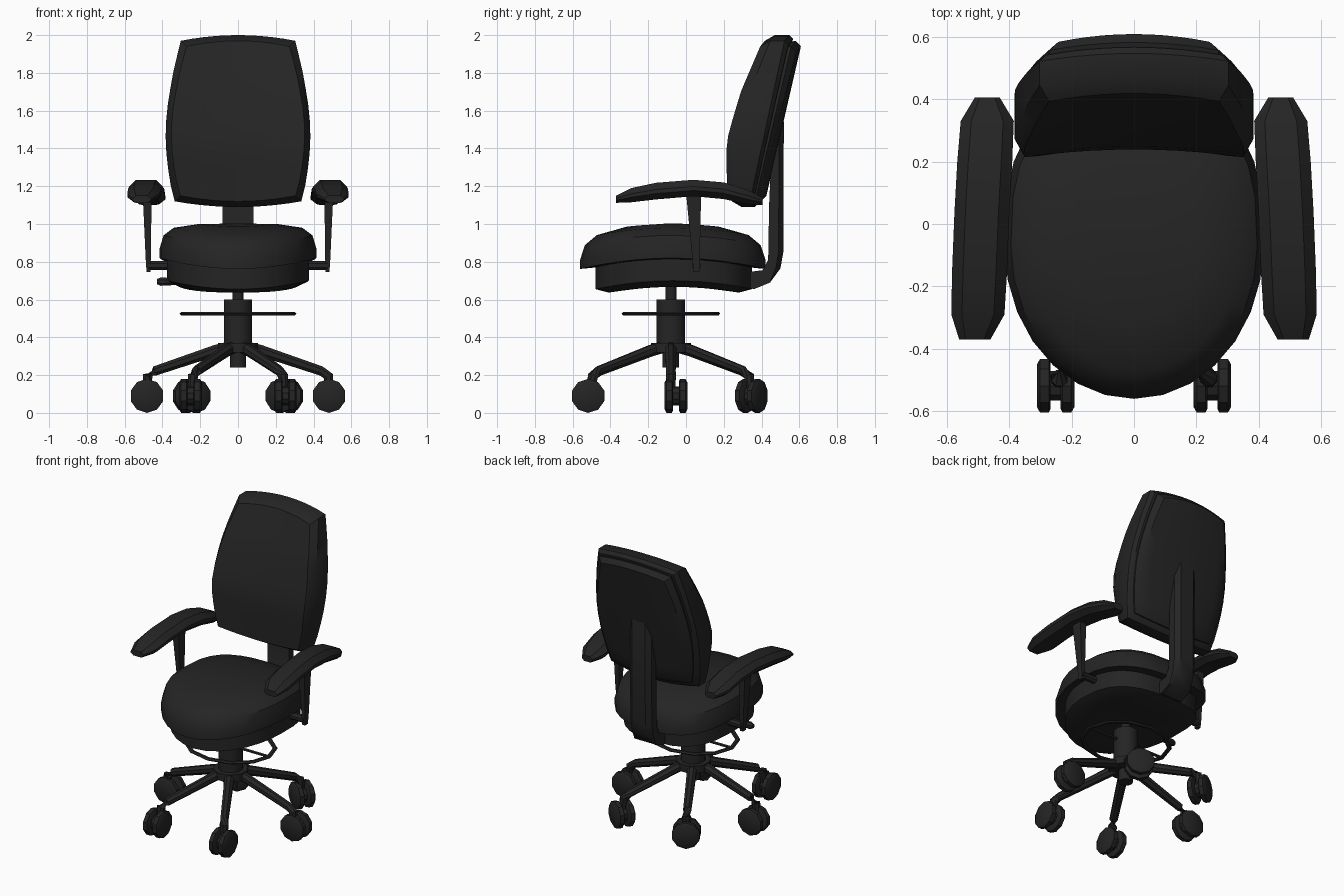
import bpy, bmesh, math
from mathutils import Vector

if "Cube" in bpy.data.objects:
    bpy.data.objects.remove(bpy.data.objects["Cube"])

black = bpy.data.materials.new("matte black")
black.diffuse_color = (0.018, 0.018, 0.018, 1)
black.use_nodes = True
black.node_tree.nodes["Principled BSDF"].inputs["Base Color"].default_value = black.diffuse_color
CY = -0.08  # y of the pedestal axis


def finish(name, bm, angle=35):
    bmesh.ops.recalc_face_normals(bm, faces=bm.faces[:])
    me = bpy.data.meshes.new(name)
    bm.to_mesh(me)
    bm.free()
    ob = bpy.data.objects.new(name, me)
    bpy.context.collection.objects.link(ob)
    me.materials.append(black)
    bpy.ops.object.select_all(action='DESELECT')
    ob.select_set(True)
    bpy.context.view_layer.objects.active = ob
    bpy.ops.object.shade_smooth_by_angle(angle=math.radians(angle))
    return ob


def loft(bm, rings, closed=False):
    """Skin a list of point rings, capping the ends unless closed."""
    vs = [[bm.verts.new(p) for p in r] for r in rings]
    n = len(vs[0])
    for a, b in zip(vs, vs[1:] + vs[:1] if closed else vs[1:]):
        for i in range(n):
            j = (i + 1) % n
            bm.faces.new((a[i], a[j], b[j], b[i]))
    if not closed:
        bm.faces.new(vs[0])
        bm.faces.new(vs[-1])


def tube(bm, points, radii, n=10):
    """Round rod through points with one radius per point."""
    pts = [Vector(p) for p in points]
    rings = []
    for i, p in enumerate(pts):
        d = (pts[min(i + 1, len(pts) - 1)] - pts[max(i - 1, 0)]).normalized()
        ref = Vector((0, 0, 1)) if abs(d.z) < 0.9 else Vector((1, 0, 0))
        u = d.cross(ref).normalized()
        v = d.cross(u)
        rings.append([p + radii[i] * (u * math.cos(t) + v * math.sin(t))
                      for t in (2 * math.pi * (k + 0.5) / n for k in range(n))])
    loft(bm, rings)


def interp(table, t):
    for (a, p), (b, q) in zip(table, table[1:]):
        if t <= b:
            return p + (q - p) * max(0, (t - a) / (b - a))
    return table[-1][1]


# --- seat: egg-shaped layers, drooping at front and back
def egg(name, a, b, cy, layers, bend, n=28):
    rings = []
    for s, z in layers:
        ring = []
        for k in range(n):
            t = 2 * math.pi * k / n
            c, d = math.cos(t), math.sin(t)
            e = 2 / (2.8 if d > 0 else 2.0)
            x = s * a * math.copysign(abs(c) ** e, c)
            y = s * b * math.copysign(abs(d) ** e, d)
            ring.append((x, cy + y, z - bend * y * y))
        rings.append(ring)
    bm = bmesh.new()
    loft(bm, rings)
    return finish(name, bm)


egg("seat_cushion", 0.415, 0.49, -0.07,
    [(0.1, 0.81), (0.93, 0.815), (1, 0.82), (1, 0.87), (0.95, 0.94),
     (0.82, 0.98), (0.5, 1.0), (0.1, 1.002)], 0.24)
egg("seat_base", 0.375, 0.415, -0.065,
    [(0.1, 0.668), (0.45, 0.668), (0.83, 0.668), (1, 0.70), (1, 0.83)], 0.26)

# --- backrest: barrel-shaped pads leaning back
WIDTH = [(1.1, 0.33), (1.22, 0.36), (1.35, 0.378), (1.5, 0.385), (1.65, 0.37),
         (1.82, 0.34), (1.98, 0.30)]
FRONT = [(1.1, 0.235), (1.42, 0.23), (1.56, 0.265), (1.72, 0.31), (1.97, 0.41)]


def rear(z):
    return 0.41 + (z - 1.15) * 0.215


def back_pad(name, layers, n=10):
    """layers: (inset from the outline, depth function); grids close both ends."""
    bm = bmesh.new()
    rim = [(i, 0) for i in range(n)] + [(n, j) for j in range(n)] \
        + [(i, n) for i in range(n, 0, -1)] + [(0, j) for j in range(n, 0, -1)]
    prev = None
    for li, (inset, depth) in enumerate(layers):
        end = li in (0, len(layers) - 1)
        keys = [(i, j) for i in range(n + 1) for j in range(n + 1)] if end else rim
        g = {}
        for i, j in keys:
            u, v = 2 * i / n - 1, 2 * j / n - 1
            zz = 1.545 + 0.425 * v
            z = 1.545 + (0.425 - inset) * v + 0.03 * (1 - u * u) * v
            x = u * (interp(WIDTH, zz) - inset)
            g[i, j] = bm.verts.new((x, depth(zz) + 0.025 * (1 - u * u) - 0.005, z))
        if end:
            for i in range(n):
                for j in range(n):
                    bm.faces.new((g[i, j], g[i + 1, j], g[i + 1, j + 1], g[i, j + 1]))
        if prev:
            for p, q in zip(rim, rim[1:] + rim[:1]):
                bm.faces.new((prev[p], prev[q], g[q], g[p]))
        prev = g
    return finish(name, bm)


back_pad("back_cushion", [
    (0.03, lambda z: interp(FRONT, z) - 0.012),
    (0.0, lambda z: interp(FRONT, z) + 0.04),
    (0.0, lambda z: rear(z) - 0.06),
    (0.02, lambda z: rear(z) - 0.04)])
back_pad("back_shell", [
    (0.035, lambda z: rear(z) - 0.05),
    (0.03, lambda z: rear(z) - 0.025),
    (0.06, lambda z: rear(z) + 0.002)])

# --- bent spine joining seat and backrest
spine = [(0.28, 0.68), (0.36, 0.655), (0.445, 0.69), (0.50, 0.765), (0.515, 0.85),
         (0.518, 1.54), (0.50, 1.61), (0.46, 1.55), (0.44, 1.1), (0.435, 0.81),
         (0.405, 0.755), (0.28, 0.74)]
bm = bmesh.new()
loft(bm, [[(x, y + dy * (1 if y > 0.47 else 0), z) for y, z in spine]
          for x, dy in ((-0.082, -0.025), (-0.05, 0), (0.05, 0), (0.082, -0.025))])
finish("back_spine", bm)

# --- armrests: y, centre x, half width, top z, bottom z
ARM = [(-0.37, 0.51, 0.05, 1.15, 1.112), (-0.29, 0.50, 0.085, 1.19, 1.115),
       (-0.16, 0.495, 0.088, 1.218, 1.13), (0.04, 0.487, 0.088, 1.234, 1.147),
       (0.2, 0.478, 0.088, 1.22, 1.132), (0.33, 0.47, 0.085, 1.18, 1.103),
       (0.405, 0.47, 0.04, 1.14, 1.10)]
SECTION = [(-0.6, 1), (0.6, 1), (1, 0.6), (1, 0.35), (0.6, 0), (-0.6, 0),
           (-1, 0.35), (-1, 0.6)]
for side, label in ((-1, "left"), (1, "right")):
    bm = bmesh.new()
    loft(bm, [[(side * (cx + u * hw), y, zb + v * (zt - zb)) for u, v in SECTION]
              for y, cx, hw, zt, zb in ARM])
    finish(label + "_armrest", bm)
    bm = bmesh.new()
    loft(bm, [[(side * x, y, z) for x, y in
               ((x0, y0), (x1, y0), (x1, y1), (x0, y1))]
              for z, x0, x1, y0, y1 in ((0.745, 0.462, 0.484, 0.04, 0.07),
                                        (0.80, 0.462, 0.488, 0.035, 0.073),
                                        (1.17, 0.457, 0.505, 0.0, 0.08))])
    tube(bm, [(side * 0.3, 0.055, 0.78), (side * 0.475, 0.055, 0.78)], [0.025] * 2, 8)
    finish(label + "_arm_post", bm)

# --- height lever
bm = bmesh.new()
tube(bm, [(-0.2, -0.12, 0.70), (-0.34, -0.12, 0.695), (-0.41, -0.12, 0.695),
          (-0.43, -0.12, 0.695)], [0.012, 0.02, 0.024, 0.014], 8)
finish("height_lever", bm)

# --- pedestal
bm = bmesh.new()
for r, z0, z1 in ((0.03, 0.58, 0.70), (0.078, 0.33, 0.60), (0.11, 0.32, 0.37),
                  (0.045, 0.24, 0.34)):
    tube(bm, [(0, CY, z0), (0, CY, z1)], [r, r], 12)
finish("pedestal", bm)

# --- foot ring with spokes
bm = bmesh.new()
rings = []
for k in range(12):
    t = 2 * math.pi * k / 12
    rings.append([((0.293 + 0.016 * math.cos(p)) * math.cos(t),
                   CY + (0.245 + 0.016 * math.cos(p)) * math.sin(t),
                   0.525 + 0.01 * math.sin(p))
                  for p in (math.pi * q / 3 for q in range(6))])
loft(bm, rings, closed=True)
for sx in (-1, 1):
    tube(bm, [(sx * 0.05, CY, 0.525), (sx * 0.29, CY, 0.525)], [0.01, 0.01], 6)
finish("foot_ring", bm)

# --- six legs with twin-wheel casters
for k in range(6):
    a = math.pi * k / 3
    d = Vector((math.cos(a), math.sin(a), 0))
    hub = Vector((0, CY, 0))
    bm = bmesh.new()
    tube(bm, [hub + d * r + Vector((0, 0, z)) for r, z in
              ((0.06, 0.345), (0.12, 0.33), (0.44, 0.222), (0.478, 0.195), (0.485, 0.12))],
         [0.032, 0.032, 0.027, 0.029, 0.024], 8)
    finish("leg_%d" % (k + 1), bm)

    swivel = {0: math.pi / 2, 3: math.pi / 2, 4: 0, 5: 0}.get(k, a)
    ax = Vector((math.cos(swivel), math.sin(swivel), 0))
    c = hub + d * 0.492 + Vector((0, 0, 0.09))
    if k in (0, 3):
        c += Vector((-0.01 * d.x, 0.027, 0))
    elif k > 3:
        c += Vector((0.01 * d.x, -0.012, 0))
    bm = bmesh.new()
    for s in (-1, 1):
        tube(bm, [c + ax * s * w for w in (0.016, 0.022, 0.05, 0.06)],
             [0.078, 0.09, 0.09, 0.072], 10)
    tube(bm, [c - ax * 0.03, c + ax * 0.03], [0.05, 0.05], 10)
    finish("caster_%d" % (k + 1), bm)
